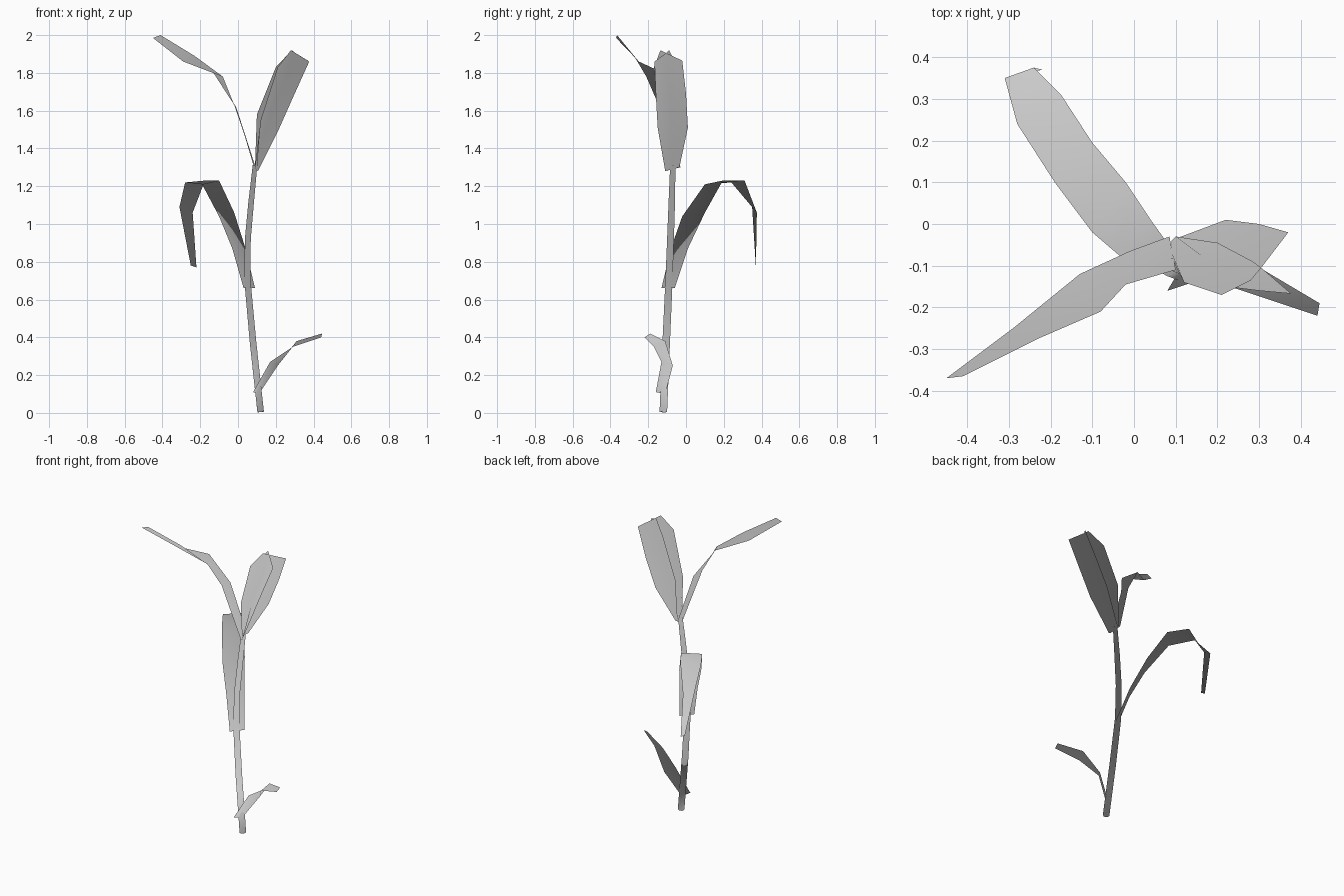
import bpy, bmesh
from mathutils import Vector

if "Cube" in bpy.data.objects:
    bpy.data.objects.remove(bpy.data.objects["Cube"])


def finish(name, bm):
    """Smooth-shaded object with soft foliage normals fanning up from the base."""
    for f in bm.faces:
        f.smooth = True
    me = bpy.data.meshes.new(name)
    bm.to_mesh(me)
    bm.free()
    me.normals_split_custom_set_from_vertices([v.co.normalized() for v in me.vertices])
    ob = bpy.data.objects.new(name, me)
    bpy.context.collection.objects.link(ob)


def ribbon(name, left, right):
    """Leaf blade: a strip of faces between two edge paths."""
    bm = bmesh.new()
    a = [bm.verts.new(p) for p in left]
    b = [bm.verts.new(p) for p in right]
    for i in range(len(a) - 1):
        bm.faces.new((a[i], b[i], b[i + 1], a[i + 1]))
    finish(name, bm)


def tube(name, path, radii, sides):
    """Tapered stalk swept along a path of points."""
    bm = bmesh.new()
    rings = []
    for i, p in enumerate(path):
        d = Vector(path[min(i + 1, len(path) - 1)]) - Vector(path[max(i - 1, 0)])
        ring = bmesh.ops.create_circle(bm, segments=sides, radius=radii[i])["verts"]
        turn = Vector((0, 0, 1)).rotation_difference(d)
        for v in ring:
            v.co = turn @ v.co + Vector(p)
        rings.append(ring)
    for r, s in zip(rings, rings[1:]):
        for k in range(sides):
            n = (k + 1) % sides
            bm.faces.new((r[k], r[n], s[n], s[k]))
    bm.faces.new(rings[0][::-1])
    bm.faces.new(rings[-1])
    bmesh.ops.recalc_face_normals(bm, faces=bm.faces[:])
    finish(name, bm)


# stem
tube("stem", [(.12, -.12, .005), (.08, -.105, .37), (.05, -.09, .7),
              (.052, -.082, .92), (.07, -.075, 1.12), (.09, -.07, 1.31)],
     [.02, .02, .019, .018, .017, .014], 6)

# small low leaf
ribbon("low_leaf",
       [(.11, -.11, .10), (.21, -.07, .25), (.31, -.11, .38), (.445, -.19, .42)],
       [(.08, -.16, .11), (.17, -.13, .27), (.29, -.17, .35), (.44, -.22, .40)])

# arching middle leaf
ribbon("middle_leaf",
       [(.03, -.13, .66), (-.03, -.08, .87), (-.10, -.02, 1.04), (-.19, .10, 1.21),
        (-.28, .24, 1.22), (-.31, .35, 1.09), (-.25, .37, .78)],
       [(.09, -.06, .66), (.04, .01, .87), (-.02, .10, 1.06), (-.10, .195, 1.23),
        (-.175, .31, 1.23), (-.24, .375, 1.06), (-.22, .37, .77)])

# upper leaf reaching out
ribbon("upper_leaf",
       [(.10, -.11, 1.28), (-.02, -.145, 1.63), (-.08, -.21, 1.78),
        (-.23, -.275, 1.89), (-.41, -.365, 2.0)],
       [(.085, -.03, 1.30), (-.01, -.065, 1.62), (-.13, -.12, 1.80),
        (-.29, -.25, 1.86), (-.45, -.37, 1.985)])

# top leaves: blades spreading from one shared midrib
rib = [(.09, -.07, 1.30), (.16, -.075, 1.55), (.235, -.09, 1.73), (.305, -.105, 1.905)]
back = [(.10, -.035, 1.30), (.22, .01, 1.51), (.30, 0, 1.69), (.37, -.02, 1.865)]
front = [(.105, -.11, 1.28), (.22, -.15, 1.51), (.30, -.16, 1.69), (.377, -.167, 1.86)]
inner_back = [(.09, -.04, 1.30), (.10, -.03, 1.58), (.20, -.045, 1.83), (.285, -.09, 1.92)]
inner_front = [(.10, -.10, 1.28), (.12, -.14, 1.55), (.21, -.17, 1.83), (.28, -.135, 1.92)]
ribbon("top_blade_back", back, rib)
ribbon("top_blade_front", front, rib)
ribbon("top_blade_inner_back", inner_back, rib)
ribbon("top_blade_inner_front", rib, inner_front)
